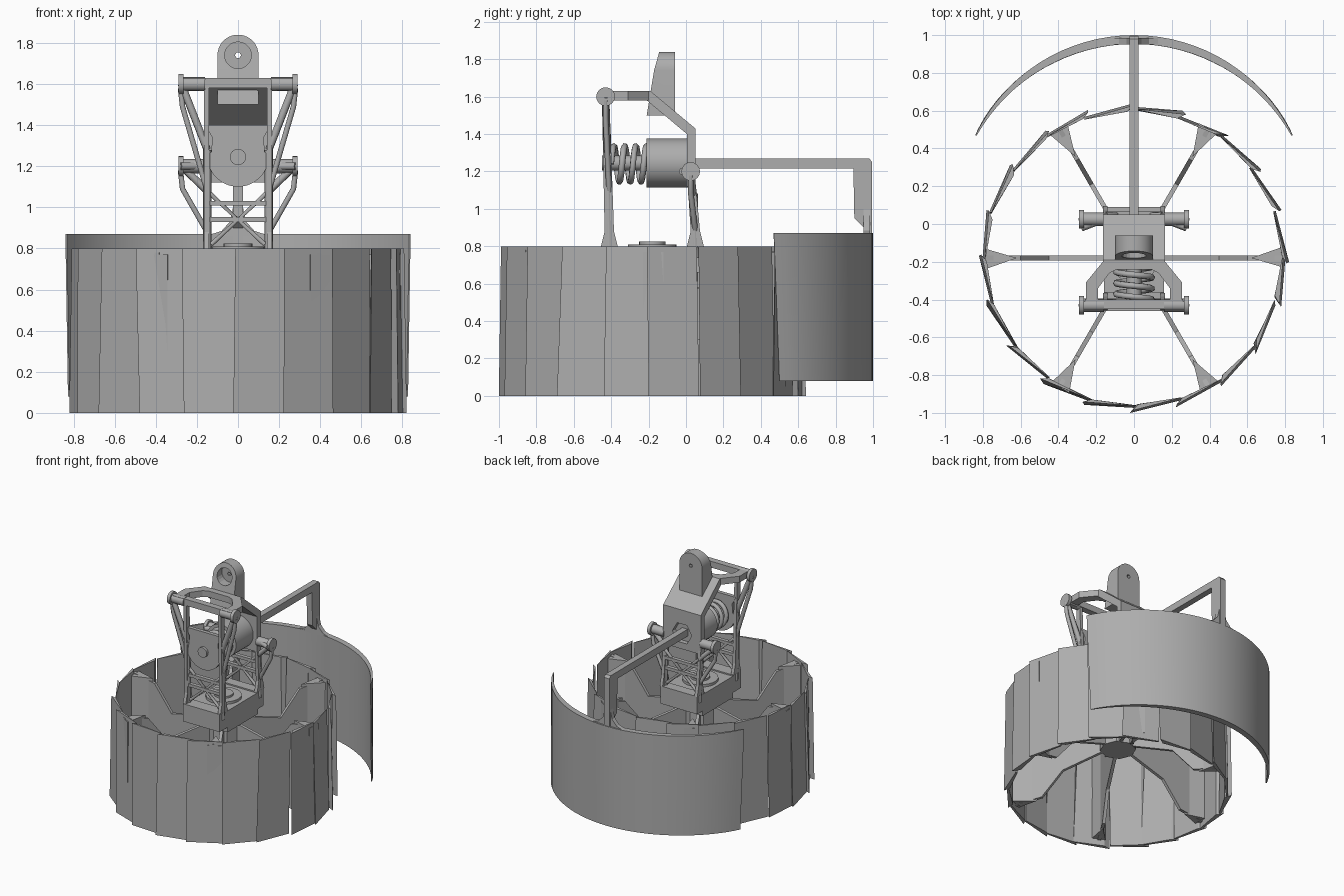
import bpy, bmesh, math, random
from mathutils import Vector

old = bpy.data.objects.get("Cube")
if old:
    bpy.data.objects.remove(old)
random.seed(4)

grey = bpy.data.materials.new("mid grey")
grey.use_nodes = True
grey.diffuse_color = (0.42, 0.42, 0.42, 1)
grey.node_tree.nodes["Principled BSDF"].inputs["Base Color"].default_value = (0.42, 0.42, 0.42, 1)


def finish(name, bm, smooth=False):
    bmesh.ops.recalc_face_normals(bm, faces=bm.faces)
    me = bpy.data.meshes.new(name)
    bm.to_mesh(me)
    bm.free()
    ob = bpy.data.objects.new(name, me)
    bpy.context.collection.objects.link(ob)
    me.materials.append(grey)
    if smooth:
        bpy.ops.object.select_all(action="DESELECT")
        ob.select_set(True)
        bpy.context.view_layer.objects.active = ob
        bpy.ops.object.shade_smooth_by_angle(angle=math.radians(35))
    return ob


def prism(name, pts, axis, lo, hi, smooth=False):
    """Extrude a 2D outline along an axis; outline uses the other two axes in order."""
    def place(p, d):
        v = list(p)
        v.insert("xyz".index(axis), d)
        return v
    bm = bmesh.new()
    a = [bm.verts.new(place(p, lo)) for p in pts]
    b = [bm.verts.new(place(p, hi)) for p in pts]
    bm.faces.new(a)
    bm.faces.new(b)
    for i in range(len(pts)):
        j = (i + 1) % len(pts)
        bm.faces.new((a[i], a[j], b[j], b[i]))
    return finish(name, bm, smooth)


def box(name, x, y, z):
    return prism(name, [(x[0], y[0]), (x[1], y[0]), (x[1], y[1]), (x[0], y[1])], "z", *z)


def circle(c, r, n=24, start=0, end=2 * math.pi):
    full = end - start > 6.28
    return [(c[0] + r * math.cos(start + (end - start) * i / (n if full else n - 1)),
             c[1] + r * math.sin(start + (end - start) * i / (n if full else n - 1))) for i in range(n)]


def tube(name, pts, r, sides=8):
    """Round rod following a list of points."""
    cu = bpy.data.curves.new(name, "CURVE")
    cu.dimensions = "3D"
    cu.bevel_depth = r
    cu.bevel_resolution = max(0, sides // 4 - 1)
    cu.use_fill_caps = True
    sp = cu.splines.new("POLY")
    sp.points.add(len(pts) - 1)
    for p, co in zip(sp.points, pts):
        p.co = (*co, 1)
    ob = bpy.data.objects.new(name, cu)
    bpy.context.collection.objects.link(ob)
    cu.materials.append(grey)
    return ob


def cut(target, cutter):
    m = target.modifiers.new("cut", "BOOLEAN")
    m.object = cutter
    m.solver = "EXACT"
    cutter.hide_render = True
    cutter.hide_set(True)
    cutter.display_type = "WIRE"


# Wheel rim: thin faceted drum with overlapping tread panels
CY, N = -0.18, 20
for i in range(N):
    a0 = 2 * math.pi * (i - 0.06) / N
    a1 = 2 * math.pi * (i + 1.04) / N
    r0, r1 = 0.815, 0.79 + random.uniform(-0.01, 0.01)
    t0, t1 = random.uniform(0.03, 0.045), 0.008
    bm = bmesh.new()
    rings = []
    for z, grow in ((0, 0.006), (0.8, -0.006)):
        lean = random.uniform(-0.025, 0.025)
        rings.append([bm.verts.new((r * math.cos(a), CY + r * math.sin(a), z)) for r, a in
                      ((r0 + grow, a0 + lean), (r1 + grow, a1 + lean), (r1 - t1, a1 + lean), (r0 - t0, a0 + 0.05 + lean))])
    bm.faces.new(rings[0])
    bm.faces.new(rings[1])
    for k in range(4):
        n = (k + 1) % 4
        bm.faces.new((rings[0][k], rings[0][n], rings[1][n], rings[1][k]))
    finish("tread_panel", bm)

# Spokes: angular upright blades that widen toward the rim
profile = [(0.1, 0.36), (0.42, 0.26), (0.58, 0.07), (0.79, 0.04),
           (0.79, 0.78), (0.6, 0.74), (0.45, 0.54), (0.1, 0.62)]
for k in range(6):
    blade = prism("spoke", profile, "y", -0.012, 0.012)
    blade.location = (0, CY, 0)
    blade.rotation_euler = (0, 0, k * math.pi / 3)
    foot = prism("spoke_foot", [(0.62, 0), (0.79, 0.06), (0.79, -0.05)], "z", 0.05, 0.77)
    foot.location, foot.rotation_euler = blade.location, blade.rotation_euler

# Hub and steering base
prism("hub", circle((0, CY), 0.13, 8), "z", 0.35, 0.7)
box("hub_block", (-0.16, 0.16), (-0.36, 0.02), (0.62, 0.79))
prism("hub_ring", circle((0, CY), 0.13), "z", 0.79, 0.81, True)
prism("hub_cap", circle((0, CY), 0.07), "z", 0.81, 0.825, True)
box("front_foot", (-0.16, 0.16), (-0.46, -0.36), (0.66, 0.8))
box("rear_foot", (-0.16, 0.16), (0.01, 0.09), (0.66, 0.8))

# Front and rear leg frames
def frame(tag, y, y_low, pivot_z, knee_z):
    for s in (-1, 1):
        tube(tag + "_upper_strut", [(s * 0.275, y, pivot_z), (s * 0.15, (y + y_low) / 2, knee_z)], 0.02)
        tube(tag + "_lower_leg", [(s * 0.15, (y + y_low) / 2, knee_z), (s * 0.15, y_low, 0.74)], 0.02)
        tube(tag + "_side_strut", [(s * 0.28, y, pivot_z - 0.02), (s * 0.27, y, pivot_z - 0.11),
                                   (s * 0.15, y_low, knee_z - 0.2)], 0.015)
        tube(tag + "_brace", [(s * 0.15, y_low, 1.08), (0, y_low, 0.94), (s * 0.13, y_low, 0.82)], 0.013)
        # Side cheek, wide at the pivot and foot
        prism(tag + "_cheek", [(y - 0.02, pivot_z), (y + 0.02, pivot_z), (y_low + 0.025, 0.88), (y_low + 0.045, 0.8),
                               (y_low - 0.045, 0.8), (y_low - 0.025, 0.88)], "x", *sorted((s * 0.14, s * 0.165)))
        # Pivot with end flange
        prism(tag + "_pivot", circle((y, pivot_z), 0.035, 12), "x", *sorted((s * 0.16, s * 0.265)), True)
        prism(tag + "_pivot_flange", circle((y, pivot_z), 0.05, 16), "x", *sorted((s * 0.265, s * 0.29)), True)
    for z in (0.94, 1.02):
        box(tag + "_crossbar", (-0.15, 0.15), (y_low - 0.015, y_low + 0.015), (z - 0.012, z + 0.012))


frame("front_frame", -0.43, -0.41, 1.6, 1.28)
frame("rear_frame", 0.025, 0.05, 1.2, 1.08)
for s in (-1, 1):
    tube("front_frame_lower_arm", [(s * 0.28, -0.02, 1.2), (s * 0.15, 0.03, 1.2)], 0.02)
for s in (-1, 1):
    box("pivot_lug", sorted((s * 0.19, s * 0.27)), (-0.45, -0.41), (1.57, 1.63))
box("top_crossbar", (-0.26, 0.26), (-0.45, -0.4), (1.58, 1.63))

# Front shield with rounded lower edge and centre boss
shield = [(-0.16, 1.4), (-0.125, 1.34), (-0.13, 1.27)] + circle((0, 1.25), 0.15, 16, math.pi, 2 * math.pi) + \
         [(0.13, 1.27), (0.125, 1.34), (0.16, 1.4)]
prism("front_shield", shield, "y", -0.43, -0.4)
prism("shield_boss", circle((0, 1.245), 0.04, 16), "y", -0.45, -0.4, True)

# Spring damper between shield and rear plate
prism("damper_body", circle((0, 1.245), 0.13, 28), "y", -0.21, 0.01, True)
prism("damper_shaft", circle((0, 1.245), 0.04, 14), "y", -0.41, -0.2, True)
tube("spring", [(0.095 * math.cos(t * 0.3), -0.4 + 0.2 * t / 72, 1.24 + 0.095 * math.sin(t * 0.3))
                for t in range(73)], 0.017)

# Upper fork arms, sloped hood and rear plate
for s in (-1, 1):
    prism("fork_arm", [(s * 0.19, -0.45), (s * 0.255, -0.45), (s * 0.255, -0.31), (s * 0.165, -0.2), (s * 0.08, -0.2),
                       (s * 0.08, -0.235), (s * 0.13, -0.26), (s * 0.19, -0.34)], "z", 1.58, 1.63)
hood = [(-0.24, 1.58), (-0.24, 1.63), (-0.19, 1.63), (0.05, 1.43), (0.05, 1.12),
        (0.005, 1.12), (0.005, 1.4), (-0.21, 1.58)]
plate = prism("rear_hood", hood, "x", -0.165, 0.165)
cut(plate, prism("port_cutter", circle((0, 1.245), 0.085, 6), "y", 0.012, 0.2))

# Top mounting knob with round socket
knob = prism("mount_knob", [(-0.1, 1.5), (0.1, 1.5)] + circle((0, 1.74), 0.1, 20, 0, math.pi), "y", -0.21, -0.06, True)
for v in knob.data.vertices:
    if v.co.y < -0.1:
        v.co.y += max(0, v.co.z - 1.6) * 0.28
cut(knob, prism("socket_cutter", circle((0, 1.74), 0.065, 20), "y", -0.4, -0.11))
cut(knob, prism("bolt_cutter", circle((0, 1.74), 0.015, 6), "y", -0.4, 0.1))

# Fender arm and post
box("fender_arm", (-0.024, 0.024), (0.0, 0.92), (1.215, 1.27))
post = [(0.895, 1.215), (0.91, 1.27), (0.98, 1.27), (0.995, 1.25), (0.995, 0.8), (0.95, 0.8), (0.95, 0.9), (0.9, 0.95)]
prism("fender_post", post, "x", -0.024, 0.024)
neck = [(-0.16, 0.86), (-0.08, 0.885), (-0.04, 0.93), (-0.024, 1.0)]
prism("fender_neck", neck + [(-x, z) for x, z in reversed(neck)], "y", 0.95, 0.985)

# Fender: crescent shell, thickest at the middle, leaning slightly at the tips
def arc(half, ends_y, mid_y, n=33):
    sag = mid_y - ends_y
    r = (half * half + sag * sag) / (2 * sag)
    a = math.asin(half / r)
    return [(r * math.sin(-a + 2 * a * i / (n - 1)), mid_y - r + r * math.cos(-a + 2 * a * i / (n - 1))) for i in range(n)]


outer, inner = arc(0.84, 0.47, 1.0), arc(0.833, 0.468, 0.953)
fender = prism("fender", outer + inner[::-1], "z", 0.08, 0.87, True)
for v in fender.data.vertices:
    if v.co.z < 0.1:
        v.co.y += 0.03 * (abs(v.co.x) / 0.84) ** 4
        v.co.x *= 0.985
